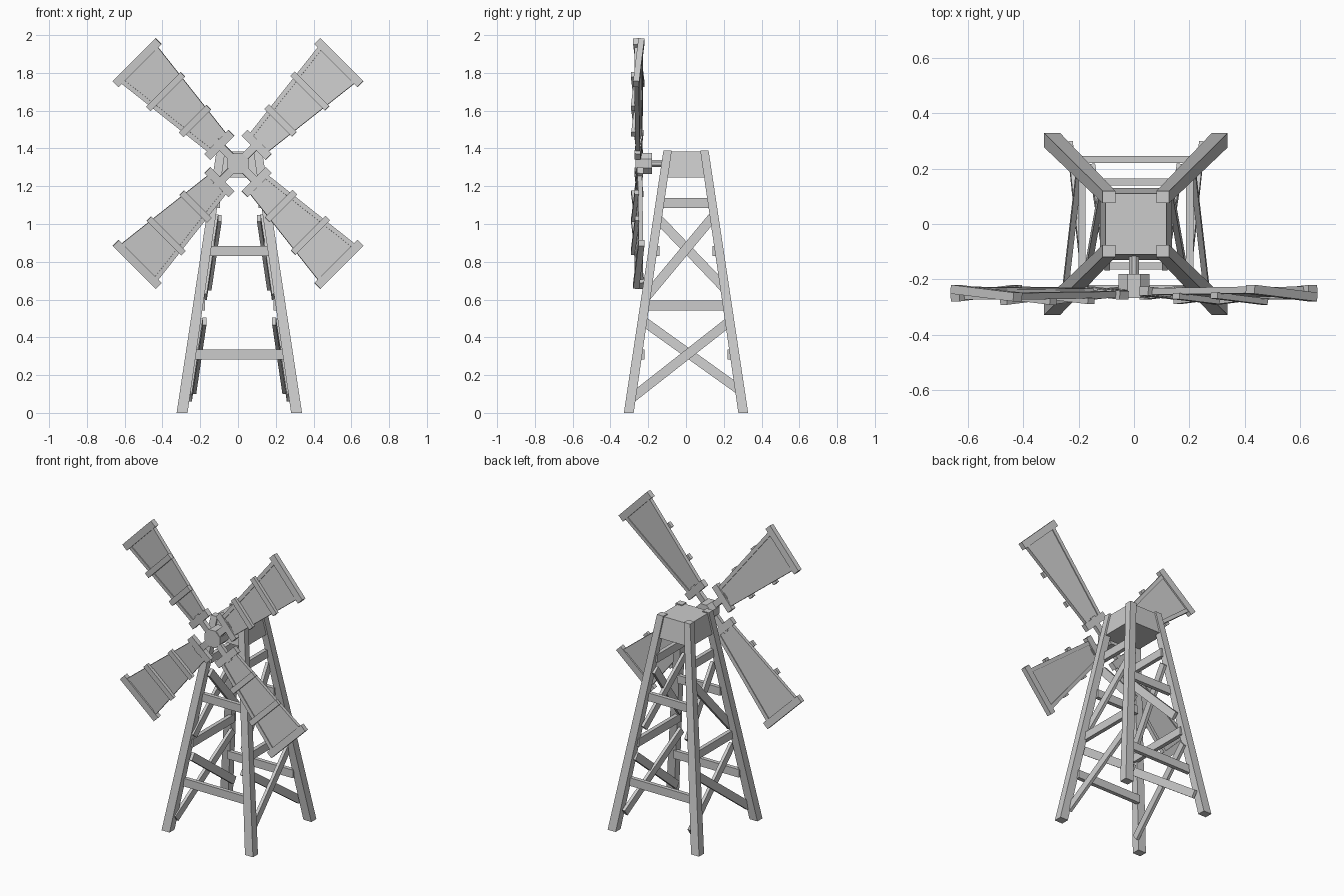
import bpy
from math import radians
from mathutils import Matrix, Vector

cube = bpy.data.objects.get("Cube")
if cube:
    bpy.data.objects.remove(cube)

grey = bpy.data.materials.new("weathered_grey")
grey.use_nodes = True
colour = (0.6, 0.6, 0.6, 1)
grey.diffuse_color = colour
grey.node_tree.nodes["Principled BSDF"].inputs["Base Color"].default_value = colour

CX = 0.007  # tower centre line
TOP = 1.39


def make(name, verts, faces, matrix=None):
    mesh = bpy.data.meshes.new(name)
    mesh.from_pydata([tuple(v) for v in verts], [], faces)
    if matrix:
        mesh.transform(matrix)
    mesh.materials.append(grey)
    obj = bpy.data.objects.new(name, mesh)
    bpy.context.collection.objects.link(obj)
    return obj


def loft(name, low, high, matrix=None):
    """Prism between two level rectangles: (x, y, z, half width, half depth)."""
    verts = [(x + sx * hx, y + sy * hy, z) for x, y, z, hx, hy in (low, high)
             for sx, sy in ((-1, -1), (1, -1), (1, 1), (-1, 1))]
    sides = [(i, (i + 1) % 4, (i + 1) % 4 + 4, i + 4) for i in range(4)]
    return make(name, verts, [(3, 2, 1, 0), (4, 5, 6, 7)] + sides, matrix)


def box(name, centre, size, matrix=None):
    x, y, z = centre
    w, d, h = (s / 2 for s in size)
    return loft(name, (x, y, z - h, w, d), (x, y, z + h, w, d), matrix)


def beam(name, a, b, width, thick):
    """Plank from a to b, its thin direction facing sideways."""
    a, b = Vector(a), Vector(b)
    along = (b - a).normalized()
    across = along.cross(Vector((1, 0, 0))).normalized()
    thin = across.cross(along)
    frame = Matrix((thin, across, along)).transposed().to_4x4()
    frame.translation = (a + b) / 2
    return box(name, (0, 0, 0), (thick, width, (b - a).length), frame)


def cylinder(name, radius, y0, y1, sides):
    verts = []
    for y in (y0, y1):
        for i in range(sides):
            p = Matrix.Rotation(radians(360 * (i + 0.5) / sides), 3, 'Y') @ Vector((radius, 0, 0))
            verts.append((p.x, y, p.z + HUB_Z))
    faces = [(i, (i + 1) % sides, (i + 1) % sides + sides, i + sides) for i in range(sides)]
    faces += [tuple(reversed(range(sides))), tuple(range(sides, 2 * sides))]
    return make(name, verts, faces)


def leg_at(z):
    return 0.303 - 0.148 * z


# Four leaning legs
for sx, side in ((-1, "right"), (1, "left")):
    for sy, end in ((-1, "front"), (1, "back")):
        loft(f"{end}_{side}_leg",
             (CX + sx * leg_at(0), sy * leg_at(0), 0, 0.029, 0.026),
             (CX + sx * leg_at(TOP), sy * leg_at(TOP), TOP, 0.023, 0.022))

# Tapered cap between the leg tops
loft("tower_cap", (CX, 0, 1.245, 0.13, 0.13), (CX, 0, TOP - 0.007, 0.11, 0.11))

# Level rails on the front and back
for sy, end in ((-1, "front"), (1, "back")):
    for z, level in ((0.31, "lower"), (0.857, "upper")):
        box(f"{end}_{level}_rail", (CX, sy * (leg_at(z) - 0.024), z),
            (2 * leg_at(z) - 0.04, 0.026, 0.053))

# Level rails and crossed braces on both sides
braces = (("lower", (-0.285, 0.08), (0.225, 0.48), (-0.225, 0.485), (0.285, 0.12)),
          ("upper", (-0.21, 0.615), (0.14, 1.035), (-0.15, 1.03), (0.2, 0.665)))
for sx, side in ((-1, "right"), (1, "left")):
    for z, level in ((0.568, "middle"), (1.112, "top")):
        box(f"{side}_{level}_rail", (CX + sx * (leg_at(z) - 0.024), 0, z),
            (0.026, 2 * leg_at(z), 0.053))
    for level, a, b, c, d in braces:
        for kind, p, q, inset in (("rising", a, b, 0.03), ("falling", c, d, 0.047)):
            ends = [(CX + sx * (leg_at(z) - inset), y, z) for y, z in (p, q)]
            beam(f"{side}_{level}_{kind}_brace", *ends, 0.05, 0.02)

# Hub and shaft
HUB_Z = 1.32
cylinder("hub", 0.06, -0.268, -0.18, 8)
cylinder("shaft", 0.019, -0.19, -0.09, 8)

# Four sails, each pitched a little about its own arm
R0, R1 = 0.14, 0.755


def half(r):
    return 0.065 + (r - R0) / (R1 - R0) * 0.072


for k in range(4):
    m = (Matrix.Translation((0, -0.25, HUB_Z))
         @ Matrix.Rotation(radians(45 + 90 * k), 4, 'Y')
         @ Matrix.Rotation(radians(-5), 4, 'Z'))
    n = f"sail_{k + 1}"
    box(n + "_arm", (0, 0, 0.1), (0.04, 0.026, 0.14), m)
    loft(n + "_panel", (0, 0, R0, half(R0), 0.006), (0, 0, R1, half(R1), 0.006), m)
    for s in (-1, 1):
        loft(f"{n}_edge_{'a' if s < 0 else 'b'}",
             (s * (half(R0) - 0.01), 0, R0, 0.012, 0.012),
             (s * (half(R1) - 0.01), 0, R1, 0.012, 0.012), m)
    box(n + "_root_bar", (0, 0, R0), (0.18, 0.032, 0.045), m)
    box(n + "_tip_bar", (0, 0, R1), (0.322, 0.032, 0.045), m)
    for r, label in ((0.32, "inner"), (0.54, "outer")):
        box(f"{n}_{label}_crossbar", (0, -0.02, r), (2 * half(r) + 0.035, 0.022, 0.035), m)
